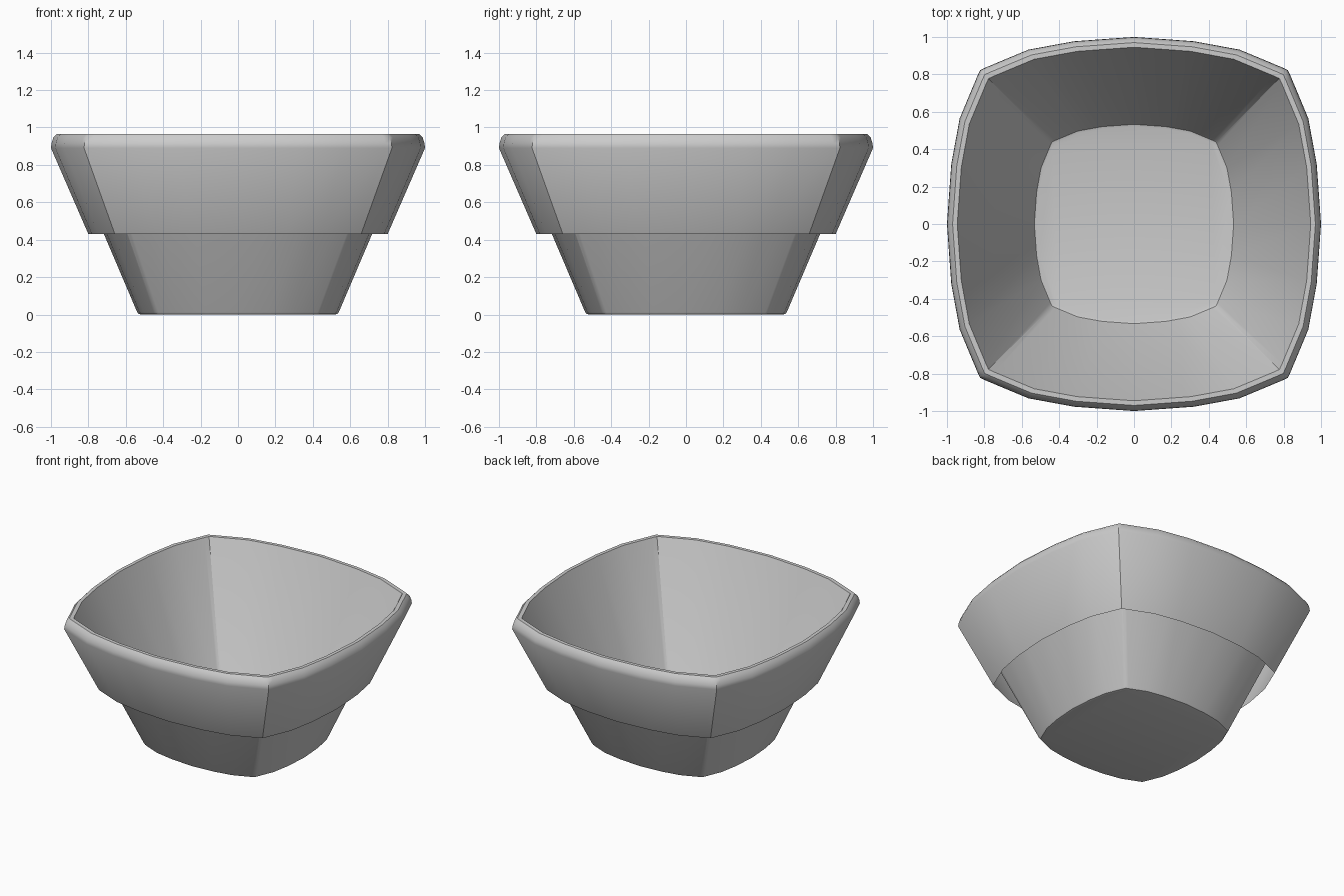
import bpy, bmesh, math

cube = bpy.data.objects.get("Cube")
if cube:
    bpy.data.objects.remove(cube)

# Plain grey material
grey = bpy.data.materials.new("plain grey")
grey.use_nodes = True
colour = (0.6, 0.6, 0.6, 1)
grey.diffuse_color = colour
grey.node_tree.nodes["Principled BSDF"].inputs["Base Color"].default_value = colour

# One side of the bulged square outline, corner to corner
half = [(0, 1), (0.32, 0.977), (0.565, 0.932), (0.79, 0.838), (0.823, 0.823)]
side = [(-x, y) for x, y in half[:0:-1]] + half[:-1]


def outline(size, z):
    points = []
    for turn in range(4):
        c, s = math.cos(turn * math.pi / 2), math.sin(turn * math.pi / 2)
        points += [(size * (c * x + s * y), size * (c * y - s * x), z) for x, y in side]
    return points


def loft(name, sections, close_floor):
    bm = bmesh.new()
    rings = [[bm.verts.new(p) for p in outline(*sec)] for sec in sections]
    for low, high in zip(rings, rings[1:]):
        for i in range(len(low)):
            j = (i + 1) % len(low)
            bm.faces.new((low[j], low[i], high[i], high[j]))
    if close_floor:
        bm.faces.new(rings[0])
    mesh = bpy.data.meshes.new(name)
    bm.to_mesh(mesh)
    bm.free()
    mesh.materials.append(grey)
    obj = bpy.data.objects.new(name, mesh)
    bpy.context.collection.objects.link(obj)
    bpy.ops.object.select_all(action="DESELECT")
    obj.select_set(True)
    bpy.context.view_layer.objects.active = obj
    bpy.ops.object.shade_smooth_by_angle(angle=math.radians(35))
    return obj


# Thin tapered body with a small rounded foot
loft("pot_body", [(0.52, 0), (0.533, 0.004), (0.54, 0.015), (0.945, 0.965)], True)

# Flat lip rolling over into a hanging collar, open underneath
loft("rim_collar", [(0.8, 0.43), (1.0, 0.89), (0.997, 0.915),
                    (0.988, 0.945), (0.97, 0.965), (0.945, 0.965)], False)
